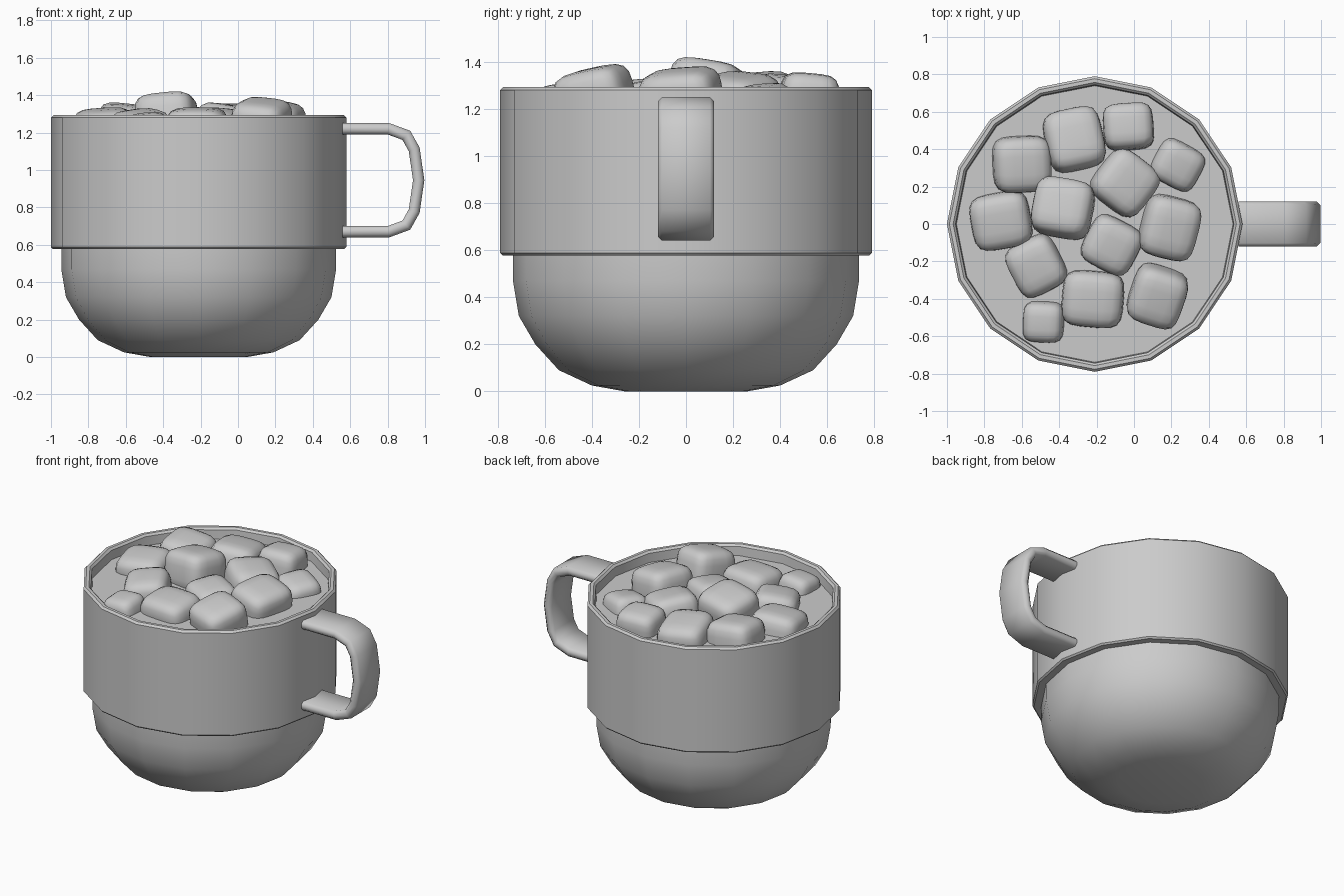
import bpy, bmesh, math
from mathutils import Vector, Euler

if "Cube" in bpy.data.objects:
    bpy.data.objects.remove(bpy.data.objects["Cube"])

CX = -0.21      # mug axis
SIDES = 16


def make_object(name, bm, angle=40):
    bmesh.ops.recalc_face_normals(bm, faces=bm.faces[:])
    me = bpy.data.meshes.new(name)
    bm.to_mesh(me)
    bm.free()
    ob = bpy.data.objects.new(name, me)
    bpy.context.collection.objects.link(ob)
    bpy.ops.object.select_all(action='DESELECT')
    bpy.context.view_layer.objects.active = ob
    ob.select_set(True)
    bpy.ops.object.shade_smooth_by_angle(angle=math.radians(angle))
    return ob


def lathe(name, profile, cap_start=False):
    bm = bmesh.new()
    rings = []
    for r, z in profile:
        rings.append([bm.verts.new((CX + r * math.cos(i * math.tau / SIDES),
                                    r * math.sin(i * math.tau / SIDES), z))
                      for i in range(SIDES)])
    for a, b in zip(rings, rings[1:]):
        for i in range(SIDES):
            j = (i + 1) % SIDES
            bm.faces.new((a[i], a[j], b[j], b[i]))
    if cap_start:
        bm.faces.new(rings[0])
    return make_object(name, bm)


# mug body: rounded bowl below, wide band with rolled rim above
lathe("bowl", [(0.26, 0), (0.40, 0.025), (0.54, 0.09), (0.64, 0.20),
               (0.71, 0.32), (0.735, 0.47), (0.735, 0.60)], cap_start=True)
lathe("band", [(0.72, 0.578), (0.78, 0.578), (0.79, 0.588), (0.79, 1.28),
               (0.777, 1.293), (0.757, 1.293), (0.744, 1.28), (0.738, 1.20)])
# drink surface
lathe("drink", [(0.742, 1.22)], cap_start=True)

# handle: chamfered strap swept along a path in the xz plane
half = [(0.56, 0.275), (0.805, 0.275), (0.90, 0.24), (0.942, 0.165)]
path = ([Vector((x, 0, 0.945 + z)) for x, z in half] + [Vector((0.966, 0, 0.945))]
        + [Vector((x, 0, 0.945 - z)) for x, z in reversed(half)])
section = [(-0.12, -0.012), (-0.102, -0.03), (0.102, -0.03), (0.12, -0.012),
           (0.12, 0.012), (0.102, 0.03), (-0.102, 0.03), (-0.12, 0.012)]
bm = bmesh.new()
rings = []
for i, p in enumerate(path):
    d_in = (p - path[i - 1]).normalized() if i else Vector((1, 0, 0))
    d_out = (path[i + 1] - p).normalized() if i < len(path) - 1 else d_in
    t = (d_in + d_out).normalized()
    n = Vector((-t.z, 0, t.x)) / t.dot(d_in)
    rings.append([bm.verts.new(p + n * h + Vector((0, w, 0))) for w, h in section])
for a, b in zip(rings, rings[1:]):
    for i in range(8):
        j = (i + 1) % 8
        bm.faces.new((a[i], a[j], b[j], b[i]))
bm.faces.new(rings[0])
bm.faces.new(rings[-1])
make_object("handle", bm, 60)

# marshmallows: x, y, width, depth, top height, turn, tilt about x, tilt about y
pieces = [
    (-0.60, 0.32, 0.31, 0.30, 1.36, 3, 5, 6),
    (-0.32, 0.45, 0.31, 0.33, 1.35, 12, -8, 5),
    (-0.03, 0.52, 0.27, 0.25, 1.355, 4, -5, 0),
    (0.23, 0.32, 0.26, 0.24, 1.31, -28, 4, 8),
    (-0.05, 0.22, 0.31, 0.31, 1.36, -38, -6, 8),
    (-0.71, 0.02, 0.32, 0.30, 1.335, 10, 6, -4),
    (-0.38, 0.085, 0.32, 0.31, 1.42, -10, -9, -6),
    (-0.12, -0.11, 0.29, 0.28, 1.335, -27, 5, 5),
    (0.19, -0.02, 0.30, 0.33, 1.38, -14, 4, 9),
    (-0.52, -0.22, 0.28, 0.30, 1.33, 27, 5, -8),
    (-0.22, -0.40, 0.33, 0.30, 1.335, -5, 5, 0),
    (0.125, -0.385, 0.29, 0.31, 1.39, -18, 12, 6),
    (-0.48, -0.52, 0.22, 0.22, 1.31, -3, 6, -5),
]
for k, (x, y, w, d, top, turn, tx, ty) in enumerate(pieces):
    bm = bmesh.new()
    bmesh.ops.create_cube(bm, size=2)
    bmesh.ops.subdivide_edges(bm, edges=bm.edges[:], cuts=5, use_grid_fill=True)
    rot = Euler([math.radians(a) for a in (tx, ty, turn)]).to_matrix()
    for v in bm.verts:
        c = v.co / sum(abs(q) ** 4.2 for q in v.co) ** (1 / 4.2)
        v.co = rot @ Vector((c.x * w / 2, c.y * d / 2, c.z * 0.13))
    lift = top - max(v.co.z for v in bm.verts)
    bmesh.ops.translate(bm, verts=bm.verts[:], vec=(x, y, lift))
    make_object(f"marshmallow_{k + 1}", bm, 60)
